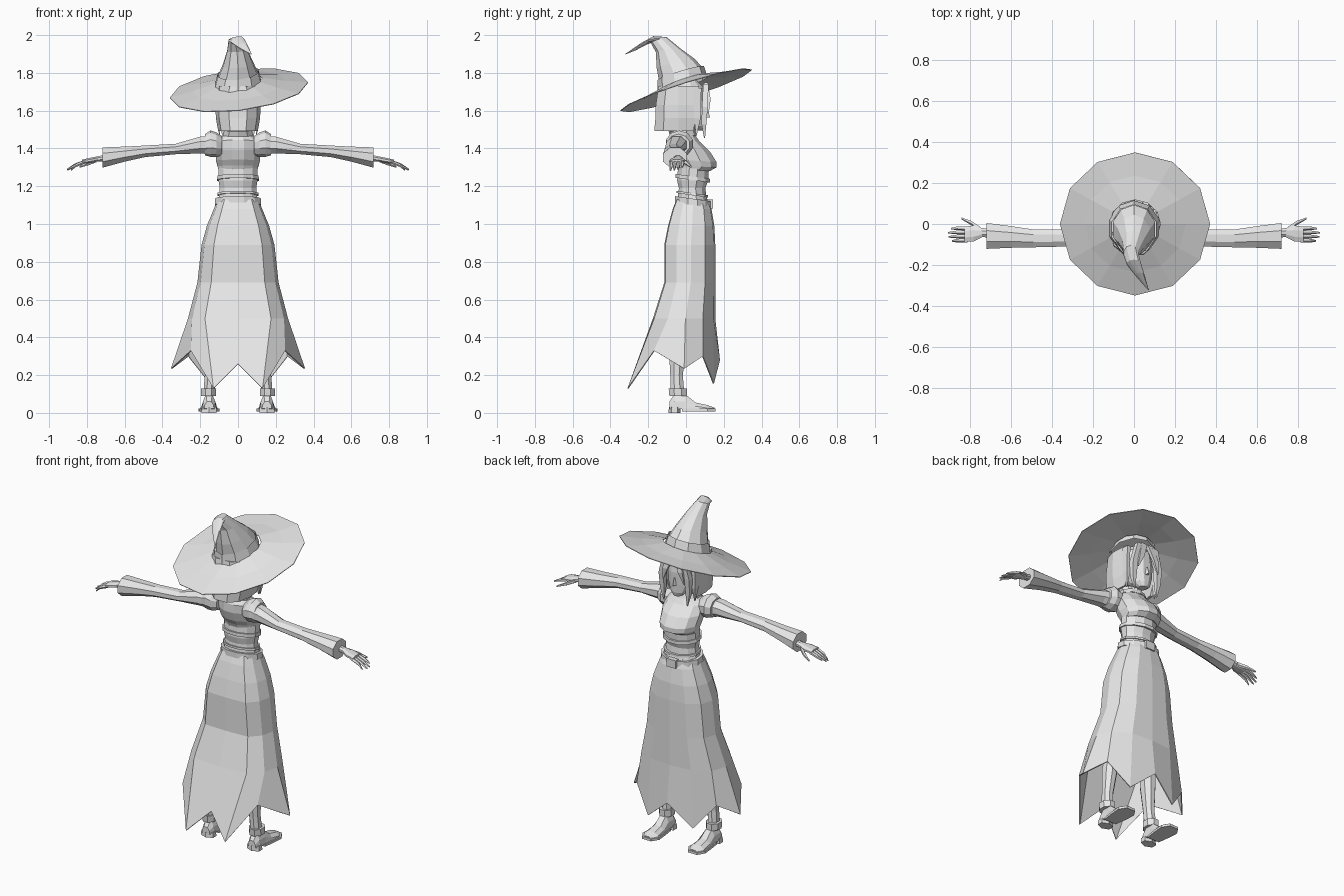
import bpy, bmesh, math
from mathutils import Vector as V

grey = bpy.data.materials.new("light grey")
grey.diffuse_color = (0.8, 0.8, 0.8, 1)


def ring(c, a, b, n, phase=0.5):
    """Elliptical ring of n points around c with half-axes a and b."""
    c, a, b = V(c), V(a), V(b)
    angles = [2 * math.pi * (i + phase) / n for i in range(n)]
    return [c + a * math.cos(t) + b * math.sin(t) for t in angles]


def loft(name, rings, cap=True, closed=True, mirror=False, thick=0):
    """Skin a list of equal-length rings; flat shaded."""
    bm = bmesh.new()
    rows = [[bm.verts.new(p) for p in r] for r in rings]
    n = len(rows[0])
    for lo, hi in zip(rows, rows[1:]):
        for i in range(n if closed else n - 1):
            j = (i + 1) % n
            bm.faces.new((lo[i], lo[j], hi[j], hi[i]))
    if cap:
        bm.faces.new(rows[0][::-1])
        bm.faces.new(rows[-1])
    bmesh.ops.recalc_face_normals(bm, faces=bm.faces)
    me = bpy.data.meshes.new(name)
    bm.to_mesh(me)
    bm.free()
    me.materials.append(grey)
    ob = bpy.data.objects.new(name, me)
    bpy.context.collection.objects.link(ob)
    if mirror:
        ob.modifiers.new("mirror", 'MIRROR').use_mirror_merge = False
    if thick:
        ob.modifiers.new("thickness", 'SOLIDIFY').thickness = thick
    return ob


def stack(name, rows, n=12, tilt=0.0, roll=0.0, x=0.0, **kw):
    """Upright loft; each row is z, half width, back y, front y."""
    loft(name, [ring((x, (b + f) / 2, z), (w, 0, w * roll),
                     (0, (f - b) / 2, (f - b) / 2 * tilt), n)
                for z, w, b, f in rows], **kw)


def tube(name, rows, n=6, **kw):
    """Loft along x; each row is x, y, z, half depth, half height."""
    loft(name, [ring((x, y, z), (0, d, 0), (0, 0, h), n) for x, y, z, d, h in rows],
         mirror=True, **kw)


def strand(name, pts, n=4, **kw):
    """Hanging lock; each row is x, y, z, half width, half depth."""
    loft(name, [ring((x, y, z), (w, 0, 0), (0, d, 0), n) for x, y, z, w, d in pts],
         mirror=True, **kw)


# hat brim: tilted shallow cone
brim = []
for r, lift in ((0.355, 0), (0.24, 0.02), (0.12, 0.05)):
    brim.append(ring((0.005, 0, 1.71 + lift), (r * 1.03, 0, 0.115 * r),
                     (0, r * 0.98, 0.305 * r), 12, 0))
loft("hat_brim", brim, cap=False, thick=0.004)

# hat crown, band and bent tip
stack("hat_band", [(1.735, 0.13, -0.15, 0.115), (1.80, 0.112, -0.15, 0.095)],
      10, 0.3, 0.1, cap=False)
crown = [((0, -0.025, 1.79), 0.108, 0.118, 0.28), ((0, -0.055, 1.85), 0.082, 0.10, 0.25),
         ((-0.005, -0.095, 1.92), 0.055, 0.065, 0.15),
         ((-0.015, -0.145, 1.975), 0.036, 0.042, 0.35),
         ((0.0, -0.195, 1.97), 0.035, 0.022, 1.1),
         ((0.03, -0.25, 1.94), 0.022, 0.014, 1.4), ((0.07, -0.32, 1.90), 0.002, 0.002, 1.5)]
loft("hat_crown", [ring(c, (w, 0, 0.08 * w), (0, d, d * t), 10) for c, w, d, t in crown])

# head and neck
stack("head", [(1.495, 0.025, 0.05, 0.10), (1.52, 0.055, 0.0, 0.108), (1.57, 0.08, -0.06, 0.11),
               (1.64, 0.088, -0.09, 0.112), (1.72, 0.085, -0.09, 0.10), (1.76, 0.05, -0.05, 0.06)], 12)
stack("neck", [(1.42, 0.05, -0.04, 0.05), (1.54, 0.036, -0.025, 0.05)], 8)
loft("nose", [ring((0, 0.105, 1.565), (0.012, 0, 0), (0, 0.022, 0), 4, 0),
              ring((0, 0.104, 1.61), (0.005, 0, 0), (0, 0.01, 0), 4, 0)])

# bobbed hair shell, open at the face
hair = []
for z, w, b, f in ((1.492, 0.105, -0.168, 0.04), (1.56, 0.117, -0.162, 0.05),
                   (1.63, 0.12, -0.16, 0.06), (1.73, 0.115, -0.145, 0.07)):
    hair.append([(-w * 0.93, f, z), (-w, -0.04, z), (-w * 0.85, b * 0.72, z), (-w * 0.4, b, z),
                 (w * 0.4, b, z), (w * 0.85, b * 0.72, z), (w, -0.04, z), (w * 0.93, f, z)])
loft("hair_back", hair, cap=False, closed=False, thick=0.015)

# front locks and parted fringe
strand("front_lock", [(0.078, 0.098, 1.455, 0.003, 0.004), (0.085, 0.095, 1.53, 0.018, 0.018),
                      (0.085, 0.10, 1.62, 0.024, 0.022), (0.05, 0.105, 1.74, 0.03, 0.02)])
strand("side_lock", [(0.098, 0.055, 1.475, 0.003, 0.004), (0.104, 0.06, 1.56, 0.015, 0.025),
                     (0.105, 0.06, 1.72, 0.015, 0.03)])
strand("fringe", [(0.07, 0.118, 1.59, 0.004, 0.004), (0.05, 0.122, 1.66, 0.022, 0.012),
                  (0.022, 0.105, 1.75, 0.028, 0.015)])

# bodice with bust overhang
stack("bodice", [(1.285, 0.105, -0.045, 0.13), (1.305, 0.112, -0.055, 0.165),
                 (1.335, 0.12, -0.075, 0.165), (1.39, 0.125, -0.092, 0.13),
                 (1.44, 0.12, -0.09, 0.075), (1.475, 0.075, -0.07, 0.05)], 12, -0.05)
stack("collar", [(1.465, 0.078, -0.075, 0.05), (1.492, 0.07, -0.085, 0.04)], 10, cap=False, thick=0.008)

# corset, rims and belt
stack("corset", [(1.10, 0.115, -0.05, 0.125), (1.15, 0.104, -0.045, 0.11), (1.19, 0.10, -0.04, 0.105),
                 (1.23, 0.107, -0.05, 0.12), (1.30, 0.108, -0.045, 0.125)], 12)
for nm, z, w, b, f, h in (("corset_rim", 1.232, 0.115, -0.06, 0.13, 0.02),
                          ("corset_lower_rim", 1.152, 0.113, -0.052, 0.12, 0.012),
                          ("belt", 1.10, 0.127, -0.062, 0.133, 0.034)):
    stack(nm, [(z, w, b, f), (z + h, w * 0.98, b, f)], 12, -0.14)
loft("buckle", [ring((0, y, 1.105), (0.042, 0, 0), (0, 0, 0.034), 4) for y in (0.115, 0.142)])

# skirt: twelve panels ending in a pointed hem
U = (0, 0.66, 0.92, 1, 0.88, 0.5, 0)
W = (0, 0.02, 0.24, 0.52, 0.80, 0.97, 1)
rows = []
for z, w, b, f in ((1.13, 0.108, -0.05, 0.115), (1.08, 0.128, -0.07, 0.135),
                   (0.99, 0.165, -0.095, 0.15), (0.89, 0.193, -0.115, 0.155),
                   (0.69, 0.215, -0.115, 0.155), (0.50, 0.265, -0.175, 0.155)):
    rows.append([(u * w, b + v * (f - b), z) for u, v in zip(U, W)])
rows.append([(0, -0.255, 0.26), (0.13, -0.31, 0.13), (0.25, -0.17, 0.33), (0.355, -0.01, 0.235),
             (0.265, 0.09, 0.30), (0.15, 0.148, 0.155), (0, 0.18, 0.28)])
full = [r + [(-x, y, z) for x, y, z in r[-2:0:-1]] for r in rows]
loft("skirt", full, cap=False, thick=0.006)

# legs and boots
legs = [(0.09, 0.155, -0.045, 0.032, 0.04), (0.20, 0.147, -0.05, 0.031, 0.036),
        (0.35, 0.135, -0.045, 0.042, 0.05), (0.55, 0.11, -0.01, 0.045, 0.05),
        (0.95, 0.075, 0.03, 0.062, 0.07)]
strand("leg", [(x, y, z, w, d) for z, x, y, w, d in legs], 8)
strand("boot_cuff", [(0.156, -0.042, 0.09, 0.042, 0.05), (0.156, -0.044, 0.13, 0.043, 0.052)], 8)
boot = [(-0.088, 0.026, 0.022, 0.06), (-0.06, 0.036, 0.02, 0.10), (-0.005, 0.036, 0.02, 0.10),
        (0.05, 0.045, 0.015, 0.055), (0.11, 0.05, 0.01, 0.042), (0.15, 0.03, 0.01, 0.028)]
loft("boot", [[(0.153 + s * w, y, z) for s, z in ((-1, lo), (1, lo), (0.9, (lo + hi) / 2),
               (0.45, hi), (-0.45, hi), (-0.9, (lo + hi) / 2))] for y, w, lo, hi in boot], mirror=True)
loft("boot_sole", [[(0.153 + s * w, y, z) for s, z in ((-1, 0.008), (1, 0.008), (1, 0.022), (-1, 0.022))]
                   for y, w in ((-0.02, 0.04), (0.05, 0.05), (0.115, 0.055), (0.157, 0.03))], mirror=True)
loft("boot_heel", [ring((0.153, -0.06, z), (r, 0, 0), (0, r * 0.7, 0), 6)
                   for z, r in ((0, 0.046), (0.03, 0.044))], mirror=True)

# puffed shoulders and flared sleeves
tube("shoulder_puff", [(0.085, -0.03, 1.415, 0.055, 0.05), (0.115, -0.035, 1.42, 0.072, 0.065),
                       (0.145, -0.035, 1.425, 0.075, 0.07), (0.175, -0.04, 1.42, 0.062, 0.056)], 10)
tube("sleeve", [(0.12, -0.04, 1.418, 0.058, 0.055), (0.20, -0.052, 1.418, 0.055, 0.048),
                (0.33, -0.068, 1.397, 0.045, 0.03), (0.49, -0.07, 1.385, 0.047, 0.033),
                (0.60, -0.063, 1.37, 0.057, 0.043), (0.717, -0.058, 1.352, 0.068, 0.058)], 8)

# hand, fingers and thumb
tube("hand", [(0.68, -0.045, 1.352, 0.022, 0.02), (0.74, -0.042, 1.345, 0.024, 0.015),
              (0.78, -0.046, 1.337, 0.042, 0.015), (0.825, -0.05, 1.33, 0.04, 0.012)], 8)
for i, (y, tip, drop) in enumerate(((-0.02, 0.89, 0.02), (-0.04, 0.905, 0.03),
                                    (-0.06, 0.903, 0.034), (-0.08, 0.885, 0.036))):
    tube(f"finger_{i + 1}", [(0.81, y, 1.33, 0.011, 0.010), (0.86, y, 1.32 - drop * 0.3, 0.010, 0.009),
                             (tip, y - 0.002, 1.32 - drop, 0.004, 0.004)], 5)
tube("thumb", [(0.75, -0.025, 1.338, 0.014, 0.012), (0.79, 0.005, 1.322, 0.012, 0.011),
               (0.84, 0.028, 1.302, 0.005, 0.005)], 5)
